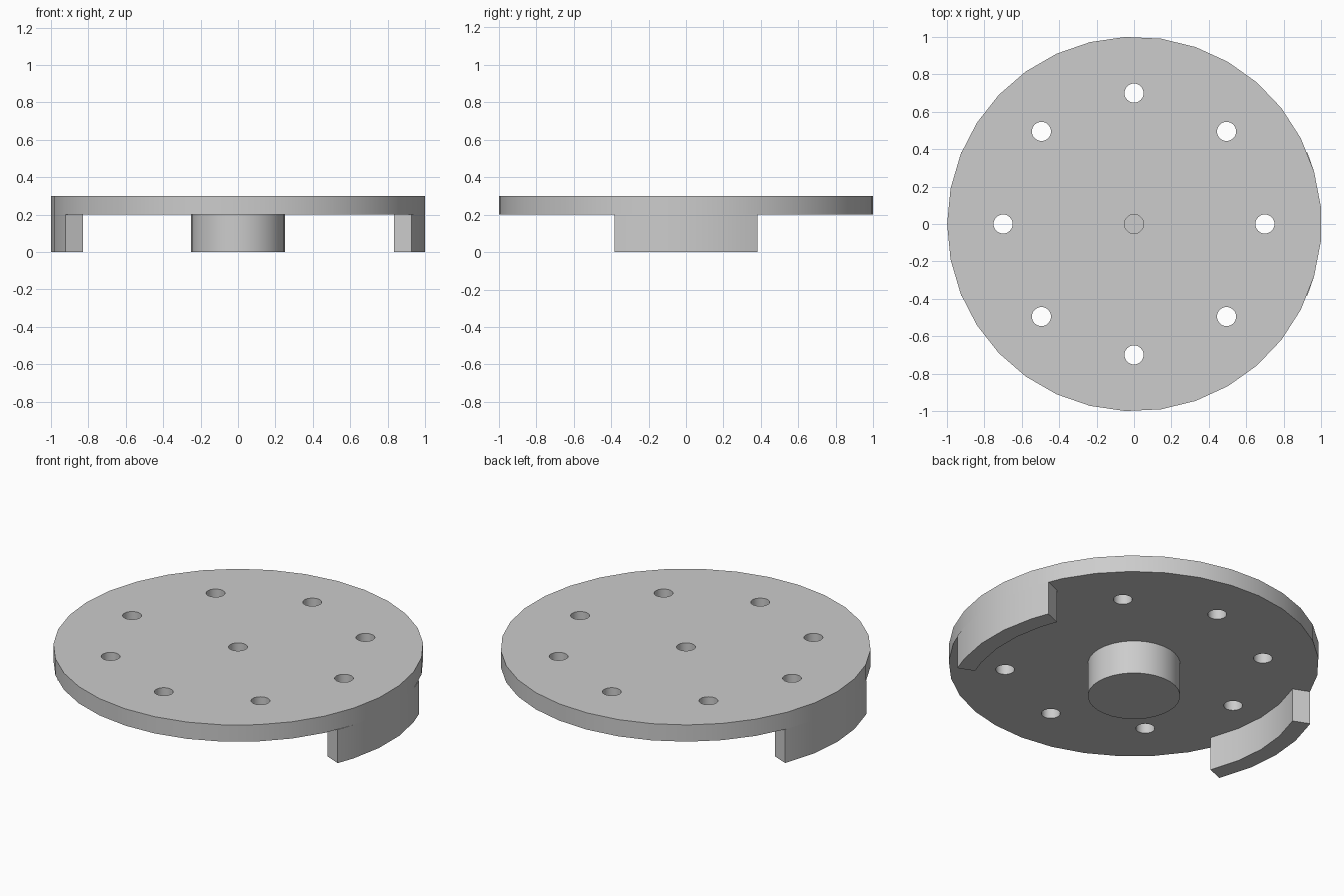
import bpy, bmesh, math

if "Cube" in bpy.data.objects:
    bpy.data.objects.remove(bpy.data.objects["Cube"], do_unlink=True)

RADIUS, SIDES, SHIFT = 1.001, 33, 0.002
PLATE_BOTTOM, PLATE_TOP = 0.2, 0.3
HALF_ARC = math.radians(22.5)

grey = bpy.data.materials.new("light_grey")
grey.use_nodes = True
colour = (0.604, 0.604, 0.604, 1)
grey.diffuse_color = colour
grey.node_tree.nodes["Principled BSDF"].inputs["Base Color"].default_value = colour


def polar(radius, angle, centre=(SHIFT, 0)):
    return centre[0] + radius * math.cos(angle), centre[1] + radius * math.sin(angle)


def circle(radius, sides, centre=(SHIFT, 0)):
    """Outline with its first corner on the -x side."""
    return [polar(radius, math.pi + math.tau * i / sides, centre) for i in range(sides)]


def prism(name, outlines, bottom, top):
    """Extrude flat outlines upward into one object."""
    bm = bmesh.new()
    for outline in outlines:
        face = bm.faces.new([bm.verts.new((x, y, bottom)) for x, y in outline])
        extruded = bmesh.ops.extrude_face_region(bm, geom=[face], use_keep_orig=True)
        verts = [g for g in extruded["geom"] if isinstance(g, bmesh.types.BMVert)]
        bmesh.ops.translate(bm, verts=verts, vec=(0, 0, top - bottom))
    bmesh.ops.recalc_face_normals(bm, faces=bm.faces)
    mesh = bpy.data.meshes.new(name)
    bm.to_mesh(mesh)
    bm.free()
    mesh.materials.append(grey)
    obj = bpy.data.objects.new(name, mesh)
    bpy.context.collection.objects.link(obj)
    return obj


def activate(obj):
    bpy.ops.object.select_all(action="DESELECT")
    obj.select_set(True)
    bpy.context.view_layer.objects.active = obj


# Round plate with a ring of holes and a centre hole
plate = prism("plate", [circle(RADIUS, SIDES)], PLATE_BOTTOM, PLATE_TOP)
centres = [(0, 0)] + [polar(0.7, math.tau * i / 8, (0, 0)) for i in range(8)]
cutter = prism("hole_cutter", [circle(0.051, 32, c) for c in centres],
               PLATE_BOTTOM - 0.05, PLATE_TOP + 0.05)
cut = plate.modifiers.new("holes", "BOOLEAN")
cut.operation, cut.solver, cut.object = "DIFFERENCE", "EXACT", cutter
activate(plate)
bpy.ops.object.modifier_apply(modifier=cut.name)
bpy.data.objects.remove(cutter, do_unlink=True)

# Solid hub under the plate, closing the centre hole
hub = prism("hub", [circle(0.25, 32, (0, 0))], 0, PLATE_BOTTOM)


# Curved walls under the rim, sharing the corners of the plate
def wall(name, middle):
    step = math.tau / SIDES
    corners = [math.pi + step * i - middle for i in range(SIDES)]
    corners = [math.remainder(a, math.tau) for a in corners]
    inside = sorted(a for a in corners if abs(a) < HALF_ARC)
    angles = [middle + a for a in [-HALF_ARC] + inside + [HALF_ARC]]
    outline = [polar(RADIUS, a) for a in angles]
    outline += [polar(0.9, a) for a in reversed(angles)]
    return prism(name, [outline], 0, PLATE_BOTTOM)


walls = [wall("left_wall", 0), wall("right_wall", math.pi)]

# Smooth round sides with crisp edges
for obj in [plate, hub] + walls:
    activate(obj)
    bpy.ops.object.shade_smooth_by_angle(angle=math.radians(30))
